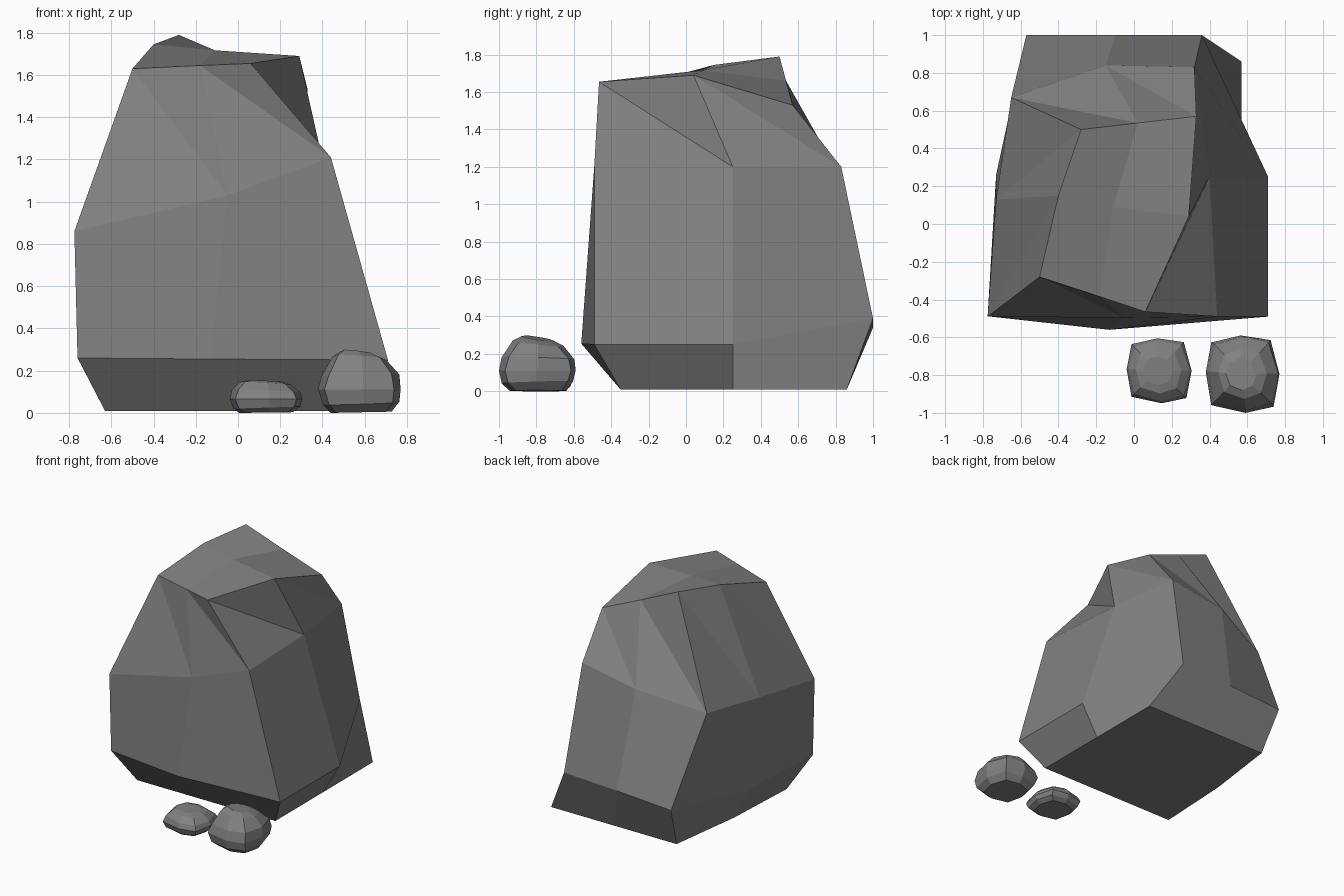
import bpy

if "Cube" in bpy.data.objects:
    bpy.data.objects.remove(bpy.data.objects["Cube"])

stone_grey = bpy.data.materials.new("dark_stone")
stone_grey.diffuse_color = (.22, .22, .22, 1)
stone_grey.use_nodes = True
stone_grey.node_tree.nodes["Principled BSDF"].inputs["Base Color"].default_value = stone_grey.diffuse_color


# Each ring runs counter-clockwise from the front left: corner, mid, corner, mid...
def loft(name, rings, centre=None):
    """Skin 8-point rings into a flat-shaded rock; optional centre point splits the top."""
    verts = [p for ring in rings for p in ring]
    n = 8
    faces = [list(range(n))[::-1]]
    for r in range(len(rings) - 1):
        a, b = r * n, (r + 1) * n
        for i in range(n):
            j = (i + 1) % n
            if centre and r == len(rings) - 2:   # creased top band
                faces += [(a + i, a + j, b + i), (a + j, b + j, b + i)]
            else:
                faces.append((a + i, a + j, b + j, b + i))
    t = (len(rings) - 1) * n
    if centre:
        c = len(verts)
        verts.append(centre)
        for i in (0, 2, 4, 6):
            faces.append((c, t + (i - 1) % n, t + i, t + i + 1))
    else:
        faces.append(tuple(range(t, t + n)))
    mesh = bpy.data.meshes.new(name)
    mesh.from_pydata(verts, [], faces)
    mesh.update()
    mesh.materials.append(stone_grey)
    obj = bpy.data.objects.new(name, mesh)
    bpy.context.collection.objects.link(obj)
    return obj


# Large boulder: base, lower edge, shoulder and crown
base = [(x, y, 0.01) for x, y in (
    (-.63, -.35), (-.03, -.35), (.57, -.35), (.57, .25),
    (.57, .86), (.02, .86), (-.52, .86), (-.60, .26))]
lower = [(-.76, -.49, .26), (-.13, -.56, .255), (.71, -.49, .25), (.71, .25, .25),
         (.36, 1.0, .39), (-.1, 1.0, .37), (-.57, 1.0, .34), (-.73, .26, .27)]
shoulder = [(-.775, -.49, .86), (-.05, -.497, 1.03), (.44, -.49, 1.21), (.40, .25, 1.2),
            (.32, .83, 1.2), (-.15, .84, 1.12), (-.65, .67, 1.0), (-.73, .13, .94)]
crown = [(-.5, -.28, 1.63), (-.18, -.385, 1.645), (.06, -.465, 1.655), (.29, .04, 1.69),
         (.33, .57, 1.53), (.02, .535, 1.66), (-.28, .5, 1.79), (-.4, .15, 1.745)]
loft("boulder", [base, lower, shoulder, crown], (-.11, .09, 1.717))


# Small stones: one uneven outline scaled through a rounded profile
OUTLINE = [(-.85, -.80), (.08, -1.0), (.84, -.84), (1.0, .0),
           (.76, .88), (-.05, 1.0), (-.85, .82), (-1.0, .05)]


def stone(name, cx, cy, hx, hy, height, profile):
    rings = []
    for z, s, corner, dx, dy, tilt_x, tilt_y in profile:
        ring = []
        for i, (x, y) in enumerate(OUTLINE):
            k = s * (corner if i % 2 == 0 else 1)
            ring.append((cx + hx * (x * k + dx), cy + hy * (y * k + dy),
                         height * (z + tilt_x * x + tilt_y * y)))
        rings.append(ring)
    return loft(name, rings)


# Profile rows: height fraction, scale, corner fullness, shift x/y, tilt x/y
stone("large_stone", .575, -.795, .195, .205, .293,
      [(.01, .74, .95, .04, .02, .01, 0), (.16, .93, .98, .04, 0, .02, .02),
       (.38, 1.0, 1.0, 0, 0, 0, 0), (.60, .95, .95, .02, .02, .02, -.02),
       (.88, .66, .90, 0, .02, -.03, -.05), (.965, .42, .85, -.04, 0, -.03, -.04)])
stone("small_stone", .133, -.777, .172, .172, .156,
      [(.01, .74, .95, 0, 0, .01, 0), (.16, .92, .98, .02, 0, .03, 0),
       (.42, 1.0, 1.0, 0, 0, 0, 0), (.66, .94, .95, 0, 0, -.04, -.02),
       (.90, .70, .92, -.02, 0, -.04, -.02), (.98, .45, .88, -.04, 0, -.02, 0)])
